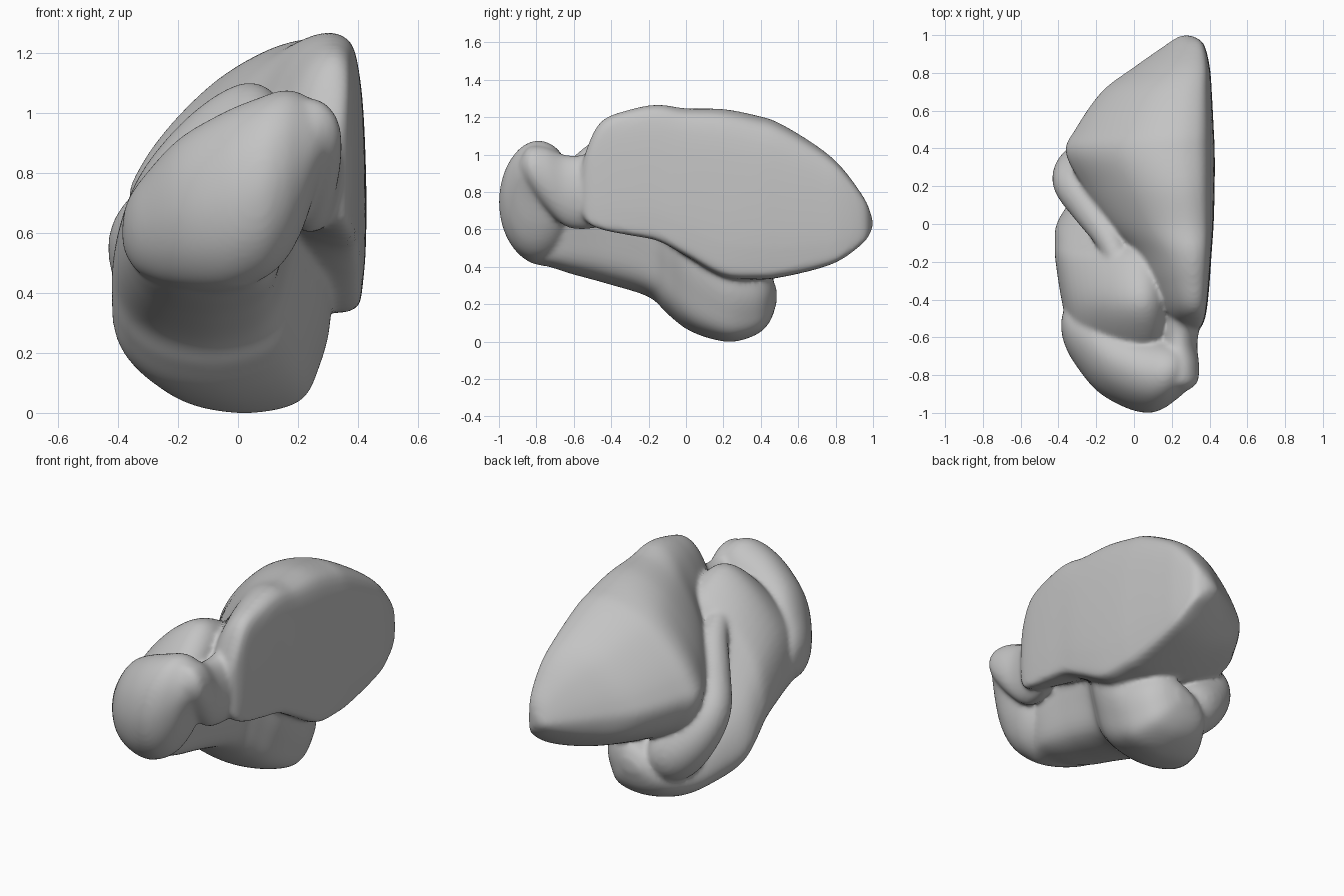
import bpy, bmesh, math
from mathutils import Vector

cube = bpy.data.objects.get("Cube")
if cube:
    bpy.data.objects.remove(cube, do_unlink=True)

grey = bpy.data.materials.new("soft_grey")
grey.use_nodes = True
COLOUR = (0.55, 0.55, 0.55, 1)
grey.diffuse_color = COLOUR
grey.node_tree.nodes["Principled BSDF"].inputs["Base Color"].default_value = COLOUR


def spline(points, steps, closed=False):
    """Sample a smooth curve that passes through every point."""
    pts = [Vector(p) for p in points]
    n = len(pts)
    pick = (lambda i: pts[i % n]) if closed else (lambda i: pts[max(0, min(n - 1, i))])
    out = []
    for i in range(n if closed else n - 1):
        a, b, c, d = (pick(i + k) for k in (-1, 0, 1, 2))
        for s in range(steps):
            t = s / steps
            out.append(b + (c - a) * t / 2 + (a * 2 - b * 5 + c * 4 - d) * t * t / 2
                       + (b * 3 - a - c * 3 + d) * t ** 3 / 2)
    return out if closed else out + [pts[-1]]


def skin(name, rings):
    """Join rings of points into a closed body."""
    bm = bmesh.new()
    loops = [[bm.verts.new(p) for p in ring] for ring in rings]
    n = len(loops[0])
    for a, b in zip(loops, loops[1:]):
        for i in range(n):
            j = (i + 1) % n
            bm.faces.new((a[i], a[j], b[j], b[i]))
    for ring in (loops[0], loops[-1]):
        centre = bm.verts.new(sum((v.co for v in ring), Vector()) / n)
        for i in range(n):
            bm.faces.new((ring[i], ring[(i + 1) % n], centre))
    bmesh.ops.recalc_face_normals(bm, faces=bm.faces)
    mesh = bpy.data.meshes.new(name)
    bm.to_mesh(mesh)
    bm.free()
    mesh.materials.append(grey)
    obj = bpy.data.objects.new(name, mesh)
    bpy.context.collection.objects.link(obj)
    return obj


def loft(name, profile, stations, along_x=False):
    """Fit a unit profile into a box (low, high, bottom, top) at each station."""
    outline = spline(profile, 5, True)
    rings = []
    for s, lo, hi, bottom, top in spline(stations, 6):
        ring = []
        for u, v in outline:
            w, z = lo + (hi - lo) * u, bottom + (top - bottom) * v
            ring.append((s, w, z) if along_x else (w, s, z))
        rings.append(ring)
    return skin(name, rings)


def tube(name, stations):
    """Round tube through (x, y, z, radius) stations."""
    path = spline(stations, 6)
    rings = []
    for i, p in enumerate(path):
        tangent = (path[min(i + 1, len(path) - 1)] - path[max(i - 1, 0)]).to_3d()
        side = tangent.cross(Vector((1, 1, 0))).normalized()
        other = tangent.cross(side).normalized()
        rings.append([p.to_3d() + p[3] * (side * math.cos(k * math.tau / 24)
                      + other * math.sin(k * math.tau / 24)) for k in range(24)])
    return skin(name, rings)


ROUND = [(0.5 + math.cos(k * math.tau / 12) / 2, 0.5 + math.sin(k * math.tau / 12) / 2)
         for k in range(12)]
FLAT_SIDED = [(0, .42), (.05, .57), (.2, .75), (.4, .91), (.62, .995), (.83, 1), (.96, .9),
              (1, .55), (.99, .13), (.91, 0), (.5, .05), (.13, .22)]
SLOPED = [(0, .34), (.1, .61), (.4, .87), (.72, 1), (.93, .9), (1, .6), (.94, .3),
          (.83, .08), (.55, 0), (.25, .04), (.06, .16)]

# Large rear lobe with a flat inner side
large_lobe = loft("large_lobe", FLAT_SIDED, [
    (-.57, .24, .33, .72, .87), (-.53, .18, .365, .64, 1.03), (-.45, .13, .385, .6, 1.175),
    (-.3, .06, .4, .57, 1.235), (-.15, -.01, .41, .54, 1.26), (0, -.14, .42, .46, 1.24),
    (.2, -.27, .425, .35, 1.235), (.38, -.36, .425, .335, 1.2), (.5, -.31, .42, .345, 1.16),
    (.7, -.17, .41, .39, 1.04), (.83, 0, .4, .44, .93), (.95, .17, .37, .53, .77),
    (.99, .23, .32, .59, .68), (1, .26, .28, .62, .64)])

# Sloping middle and lower body
middle_lobe = loft("middle_lobe", SLOPED, [
    (-.83, -.1, .06, .42, .55), (-.73, -.25, .14, .4, .8), (-.62, -.33, .18, .365, .97),
    (-.42, -.38, .19, .31, 1.1), (-.2, -.415, .2, .24, 1.02), (-.1, -.42, .24, .15, .92),
    (0, -.41, .29, .07, .78), (.12, -.34, .31, .02, .64), (.25, -.26, .3, 0, .48),
    (.38, -.18, .25, .04, .4), (.45, -.12, .18, .11, .36), (.485, -.02, .08, .21, .28)])

# Narrow fold wedged beside the large lobe, widening into the lower body
side_fold = tube("side_fold", [
    (-.08, -.2, .9, .06), (-.14, -.06, .83, .08), (-.23, .08, .71, .1),
    (-.32, .22, .58, .11), (-.27, .3, .43, .13), (-.14, .32, .3, .15), (.02, .3, .2, .08)])

# Front bulb
front_bulb = loft("front_bulb", ROUND, [
    (-.385, -.56, -.51, .57, .63), (-.37, -.63, -.46, .52, .7), (-.32, -.73, -.44, .46, .78),
    (-.2, -.88, -.48, .415, .91), (-.05, -.97, -.54, .405, 1), (.07, -1, -.58, .44, 1.05),
    (.15, -.98, -.6, .5, 1.075), (.21, -.94, -.62, .6, 1.065), (.26, -.9, -.65, .74, 1.03),
    (.3, -.86, -.69, .84, .98)], along_x=True)

# Curled inner end of the bulb, sloping back to the large lobe
bulb_hook = loft("bulb_hook", ROUND, [
    (-.89, .2, .27, .9, .97), (-.84, .14, .335, .82, 1.04), (-.75, .14, .345, .71, 1.04),
    (-.65, .14, .335, .62, 1), (-.55, .14, .345, .6, 1), (-.42, .18, .36, .62, 1.05)])

# Fuse the lobes into one continuous surface with soft grooves
bpy.ops.object.select_all(action="DESELECT")
for part in (large_lobe, middle_lobe, side_fold, front_bulb, bulb_hook):
    part.select_set(True)
bpy.context.view_layer.objects.active = large_lobe
bpy.ops.object.join()
large_lobe.name = "half_brain"
fuse = large_lobe.modifiers.new("fuse", "REMESH")
fuse.mode, fuse.voxel_size, fuse.use_smooth_shade = "VOXEL", 0.013, True
soften = large_lobe.modifiers.new("soften", "SMOOTH")
soften.factor, soften.iterations = 0.5, 10
